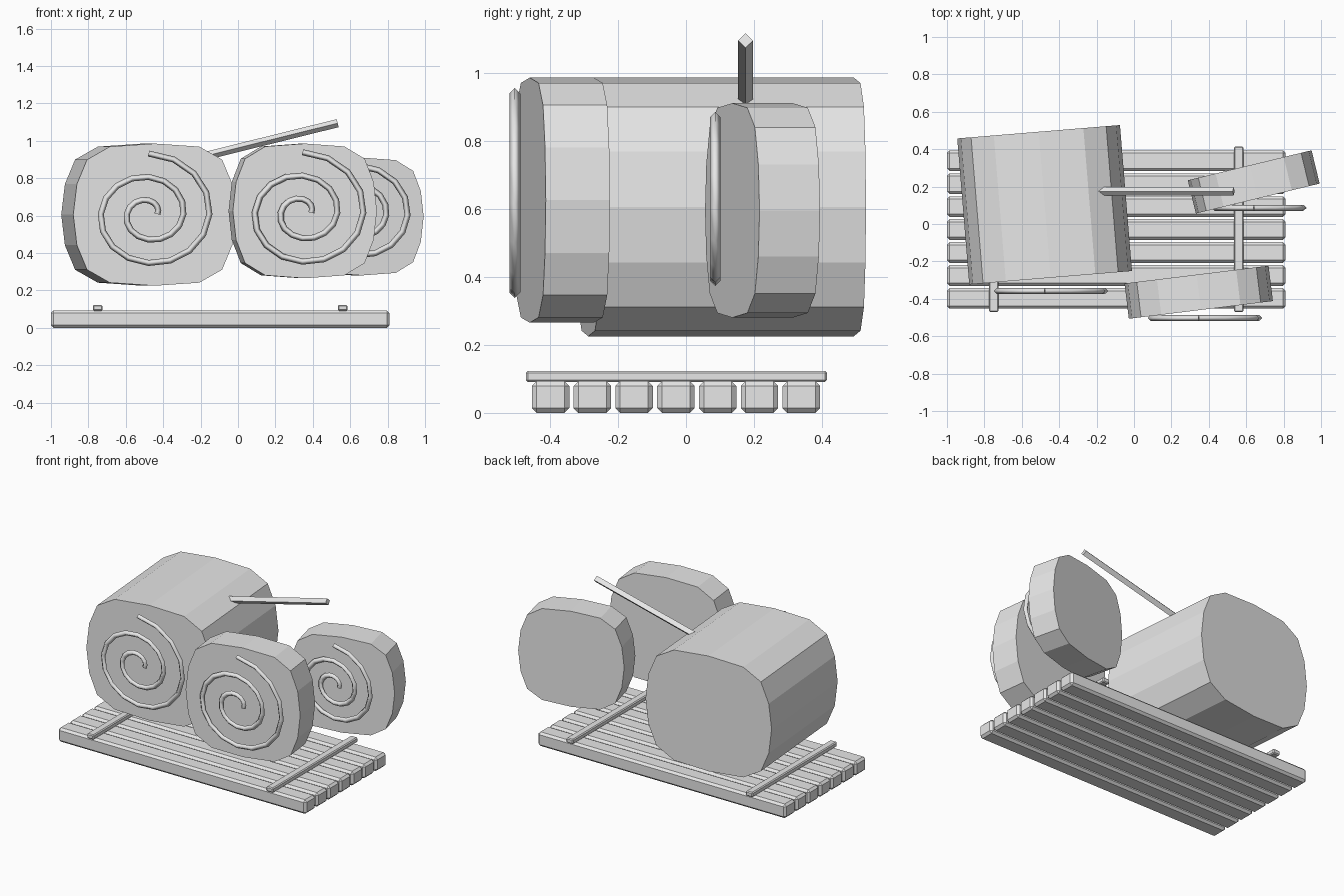
import bpy, bmesh, math
from mathutils import Vector

cube = bpy.data.objects.get("Cube")
if cube:
    bpy.data.objects.remove(cube, do_unlink=True)

GREY = (0.8, 0.8, 0.8, 1.0)
mat = bpy.data.materials.new("plain_grey")
mat.use_nodes = True
mat.diffuse_color = GREY
mat.node_tree.nodes["Principled BSDF"].inputs["Base Color"].default_value = GREY


def add_mesh(name, bm, location, turn=0.0):
    bmesh.ops.recalc_face_normals(bm, faces=bm.faces)
    mesh = bpy.data.meshes.new(name)
    bm.to_mesh(mesh)
    bm.free()
    mesh.materials.append(mat)
    obj = bpy.data.objects.new(name, mesh)
    obj.location = location
    obj.rotation_euler.z = math.radians(turn)
    bpy.context.collection.objects.link(obj)
    return obj


def add_beam(name, size, location, bevel):
    bm = bmesh.new()
    bmesh.ops.create_cube(bm, size=1)
    bmesh.ops.scale(bm, vec=size, verts=bm.verts)
    bmesh.ops.bevel(bm, geom=bm.edges[:], offset=bevel, segments=1, affect='EDGES')
    return add_mesh(name, bm, location)


def add_roll(name, width, height, length, location, turn):
    # Sixteen-sided rounded outline, mirrored from one quarter
    quarter = [(1, 0), (.955, .43), (.83, .775), (.55, .957)]
    outline = []
    x_dir, z_dir = 1, 1
    for i in range(4):
        for a, b in quarter:
            outline.append([(a, b), (-b, a), (-a, -b), (b, -a)][i])
    # The odd quarters use the swapped order so the outline stays symmetric
    top = quarter + [(0, 1)]
    left = [(-a, b) for a, b in reversed(quarter)]
    lower = [(a, -b) for a, b in reversed(top[1:])]
    outline = top + left + [(-a, -b) for a, b in top[1:]] + lower[1:]
    bm = bmesh.new()
    verts = [bm.verts.new((a * width / 2, -length / 2, b * height / 2)) for a, b in outline]
    face = bm.faces.new(verts)
    new = bmesh.ops.extrude_face_region(bm, geom=[face], use_keep_orig=True)["geom"]
    bmesh.ops.translate(bm, vec=(0, length, 0),
                        verts=[v for v in new if isinstance(v, bmesh.types.BMVert)])
    return add_mesh(name, bm, location, turn)


def add_tube(name, points, radius, smooth, dims='3D'):
    curve = bpy.data.curves.new(name, 'CURVE')
    curve.dimensions = dims
    curve.twist_mode = 'Z_UP'
    curve.bevel_depth = radius
    curve.bevel_resolution = 0
    curve.use_fill_caps = True
    spline = curve.splines.new('POLY')
    spline.points.add(len(points) - 1)
    for p, co in zip(spline.points, points):
        p.co = (*co, 1)
    spline.use_smooth = smooth
    curve.materials.append(mat)
    obj = bpy.data.objects.new(name, curve)
    bpy.context.collection.objects.link(obj)
    return obj


def add_spiral(name, location, scale):
    turns, steps = 2.25, 16
    points = []
    for i in range(int(turns * steps) + 1):
        a = math.tau * i / steps
        r = (.047 + .139 * i / steps) * scale
        points.append((r * math.cos(a), .9 * r * math.sin(a), 0))
    obj = add_tube(name, points, .016, True, '2D')
    obj.location = location
    obj.rotation_euler.x = math.pi / 2
    return obj


# Pallet planks and the two battens across them
for i in range(7):
    add_beam(f"plank_{i + 1}", (1.81, .11, .093), (-.095, -.398 + .1228 * i, .0465), .014)
for side, x in (("right", -.75), ("left", .56)):
    add_beam(f"batten_{side}", (.05, .885, .032), (x, -.028, .107), .006)

# Rolls
add_roll("large_roll", .873, .76, .783, (-.478, .103, .605), 4.7)
add_roll("front_roll", .776, .72, .19, (.346, -.365, .625), 7)
add_roll("side_roll", .681, .63, .183, (.64, .225, .595), 13.6)

# Spiral trims in front of each roll
add_spiral("large_roll_spiral", (-.478, -.358, .608), 1)
add_spiral("front_roll_spiral", (.345, -.503, .615), 1)
add_spiral("side_roll_spiral", (.64, .086, .603), .82)

# Loose stick rising from the large roll
add_tube("stick", [(-.21, .175, .91), (.533, .175, 1.094)], .022, False)

# Turn the tubes into meshes
bpy.ops.object.select_all(action='DESELECT')
for obj in list(bpy.context.scene.objects):
    if obj.type == 'CURVE':
        obj.select_set(True)
        bpy.context.view_layer.objects.active = obj
bpy.ops.object.convert(target='MESH')
